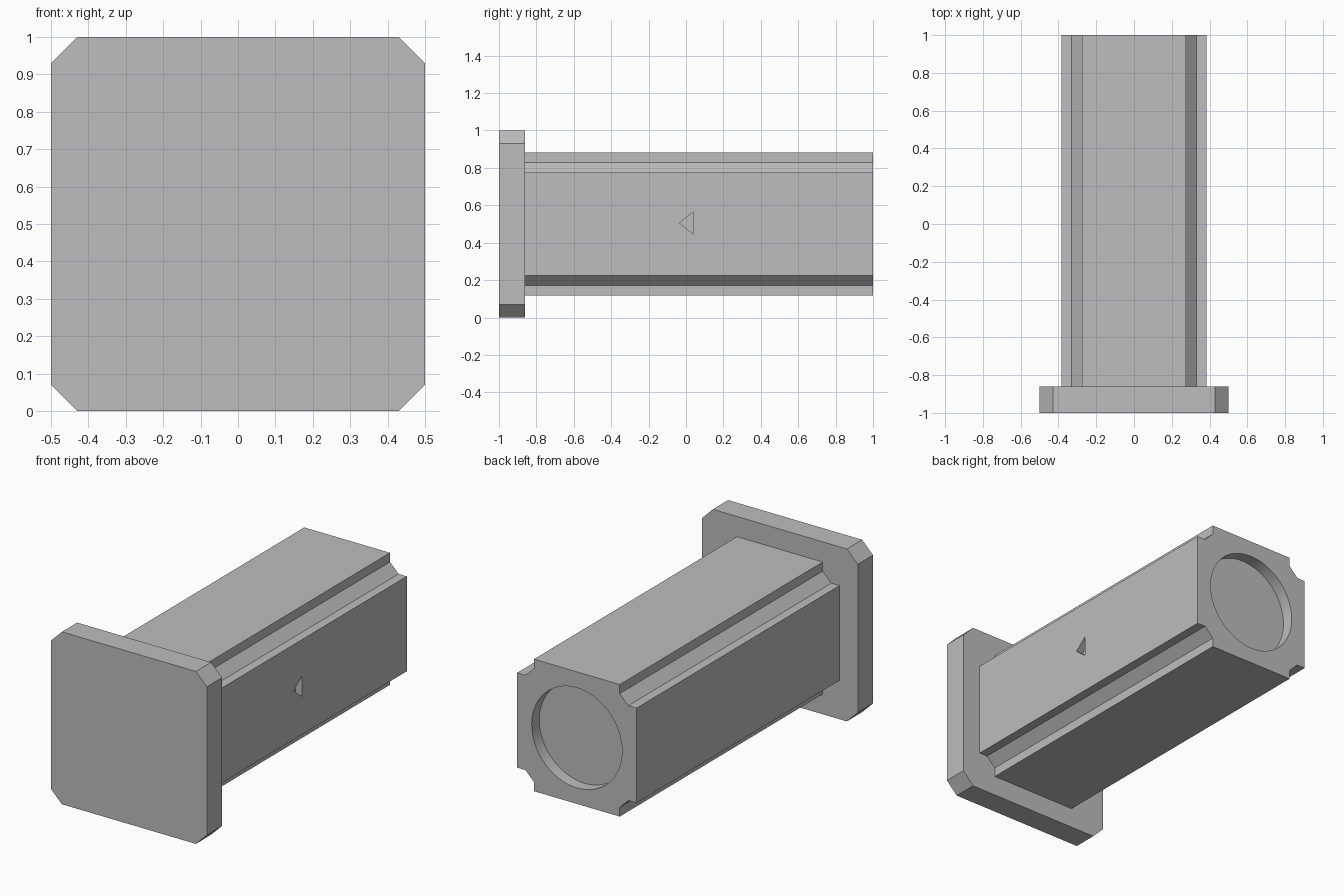
import bpy
import bmesh
import math
from mathutils import Vector

if "Cube" in bpy.data.objects:
    bpy.data.objects.remove(bpy.data.objects["Cube"], do_unlink=True)

CENTRE_Z = 0.5

grey = bpy.data.materials.new("plain grey")
grey.use_nodes = True
grey.diffuse_color = (0.51, 0.51, 0.51, 1)
grey.node_tree.nodes["Principled BSDF"].inputs["Base Color"].default_value = grey.diffuse_color


def prism(name, points, offset):
    """Extrude a closed loop of 3D points along an offset."""
    bm = bmesh.new()
    face = bm.faces.new([bm.verts.new(p) for p in points])
    side = bmesh.ops.extrude_face_region(bm, geom=[face])["geom"]
    verts = [v for v in side if isinstance(v, bmesh.types.BMVert)]
    bmesh.ops.translate(bm, verts=verts, vec=Vector(offset))
    bmesh.ops.recalc_face_normals(bm, faces=bm.faces)
    mesh = bpy.data.meshes.new(name)
    bm.to_mesh(mesh)
    bm.free()
    mesh.materials.append(grey)
    obj = bpy.data.objects.new(name, mesh)
    bpy.context.collection.objects.link(obj)
    return obj


def four_corners(corner, y):
    """Repeat one corner of a section in all four quadrants."""
    loop = []
    for turn in range(4):
        for x, z in corner:
            for _ in range(turn):
                x, z = -z, x
            loop.append((x, y, z + CENTRE_Z))
    return loop


def activate(obj):
    bpy.ops.object.select_all(action="DESELECT")
    obj.select_set(True)
    bpy.context.view_layer.objects.active = obj


def cut(target, cutter):
    cutter.hide_render = True
    mod = target.modifiers.new("recess", "BOOLEAN")
    mod.operation = "DIFFERENCE"
    mod.solver = "EXACT"
    mod.object = cutter
    activate(target)
    bpy.ops.object.modifier_apply(modifier=mod.name)
    bpy.data.objects.remove(cutter, do_unlink=True)


# Square end flange with chamfered corners
flange = prism("end_flange", four_corners([(0.5, 0.43), (0.43, 0.5)], -1), (0, 0.14, 0))

# Long body with a stepped groove along each corner
HALF, STEP, NOTCH = 0.383, 0.33, 0.275
body = prism("body", four_corners(
    [(HALF, NOTCH), (STEP, NOTCH), (NOTCH, STEP), (NOTCH, HALF)], -0.86), (0, 1.86, 0))

# Shallow round socket in the back end
RADIUS, SEGMENTS = 0.29, 64
angles = [math.tau * i / SEGMENTS for i in range(SEGMENTS)]
socket = prism("socket_cutter", [
    (RADIUS * math.cos(a), 0.93, CENTRE_Z + RADIUS * math.sin(a)) for a in angles], (0, 0.2, 0))
cut(body, socket)

# Triangular mark sunk into the left side, pointing to the flange
arrow = prism("arrow_cutter", [
    (0.34, -0.035, 0.505), (0.34, 0.04, 0.445), (0.34, 0.04, 0.565)], (0.1, 0, 0))
cut(body, arrow)

activate(body)
bpy.ops.object.shade_smooth_by_angle(angle=math.radians(25))
